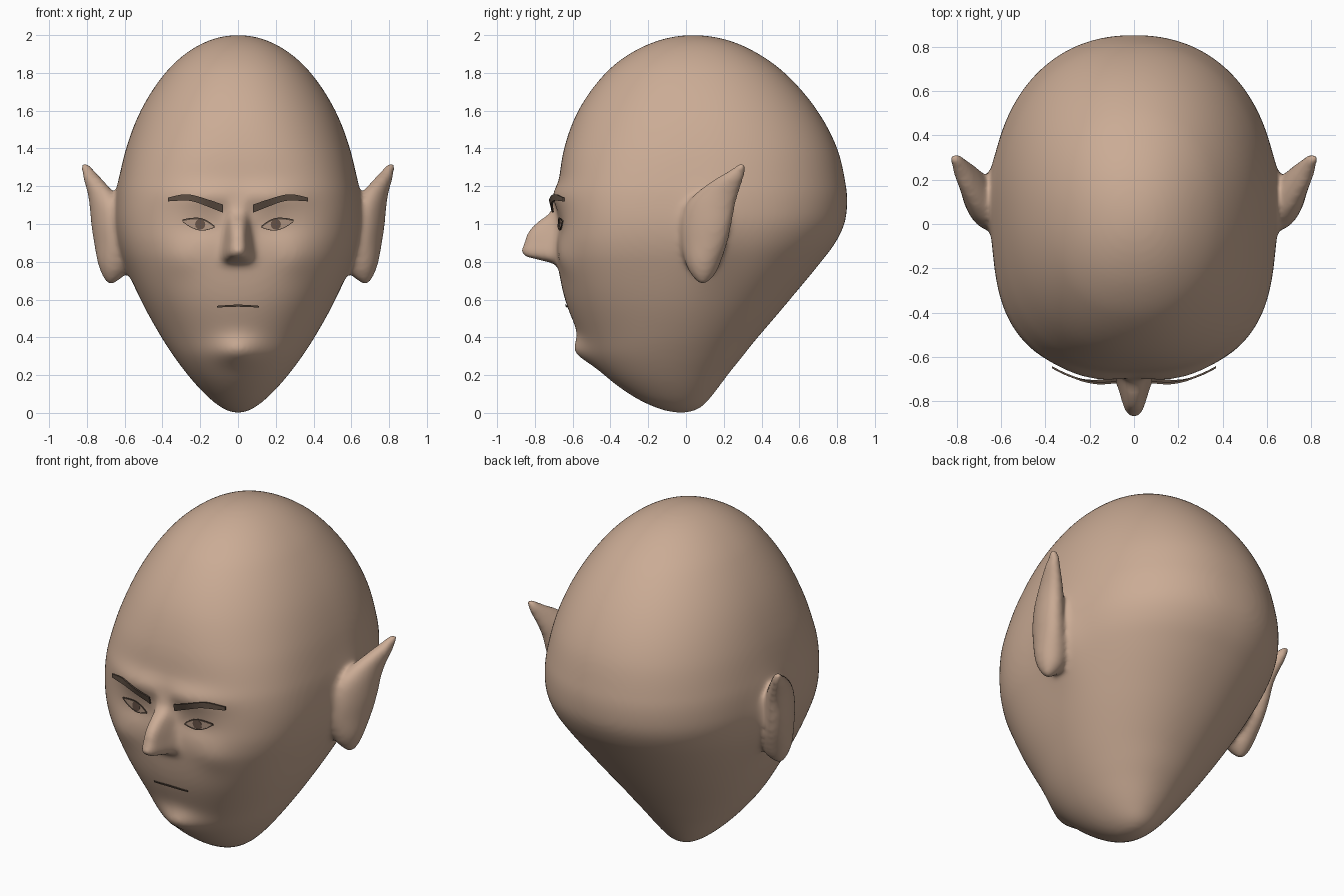
import bpy, bmesh, math
from mathutils import Vector
from mathutils.bvhtree import BVHTree

if "Cube" in bpy.data.objects:
    bpy.data.objects.remove(bpy.data.objects["Cube"], do_unlink=True)


def material(name, rgb):
    m = bpy.data.materials.new(name)
    m.use_nodes = True
    m.diffuse_color = (*rgb, 1)
    m.node_tree.nodes["Principled BSDF"].inputs["Base Color"].default_value = (*rgb, 1)
    return m


skin = material("skin", (0.595, 0.41, 0.3))
brow_brown = material("brow brown", (0.115, 0.08, 0.058))
eye_tan = material("eye tan", (0.47, 0.325, 0.24))
iris_brown = material("iris brown", (0.15, 0.095, 0.07))


def curve_at(keys, t):
    """Smooth interpolation of rows (t, a, b, ...) at t."""
    i = max(j for j in range(len(keys) - 1) if j == 0 or keys[j][0] <= t)
    k0, k1 = keys[i], keys[i + 1]
    kp, kn = keys[max(i - 1, 0)], keys[min(i + 2, len(keys) - 1)]
    h = k1[0] - k0[0]
    u = min(max((t - k0[0]) / h, 0), 1)
    out = []
    for c in range(1, len(k0)):
        m0 = (k1[c] - kp[c]) / (k1[0] - kp[0]) * h
        m1 = (kn[c] - k0[c]) / (kn[0] - k0[0]) * h
        out.append((2*u**3 - 3*u**2 + 1) * k0[c] + (u**3 - 2*u**2 + u) * m0
                   + (3*u**2 - 2*u**3) * k1[c] + (u**3 - u**2) * m1)
    return out


def smoothstep(a, b, v):
    u = min(max((v - a) / (b - a), 0), 1)
    return u * u * (3 - 2 * u)


def bump(x, z, cx, cz, sx, sz):
    return math.exp(-((x - cx) / sx) ** 2 - ((z - cz) / sz) ** 2)


def loft(bm, rings):
    """Skin closed rings of points and cap both ends."""
    loops = [[bm.verts.new(p) for p in ring] for ring in rings]
    n = len(loops[0])
    for a, b in zip(loops, loops[1:]):
        for i in range(n):
            bm.faces.new((a[i], a[(i + 1) % n], b[(i + 1) % n], b[i]))
    bm.faces.new(loops[0])
    bm.faces.new(loops[-1])


def finish(bm, name, mat):
    bmesh.ops.recalc_face_normals(bm, faces=bm.faces)
    me = bpy.data.meshes.new(name)
    bm.to_mesh(me)
    bm.free()
    me.materials.append(mat)
    ob = bpy.data.objects.new(name, me)
    bpy.context.collection.objects.link(ob)
    return ob


# Skull outline: height, half width, front y, back y
skull = [(0, 0, -0.02, -0.02), (0.03, 0.09, -0.165, 0.08), (0.1, 0.175, -0.30, 0.145),
         (0.2, 0.265, -0.43, 0.22), (0.3, 0.34, -0.515, 0.30), (0.4, 0.405, -0.56, 0.38),
         (0.6, 0.515, -0.64, 0.55), (0.8, 0.60, -0.68, 0.715), (0.9, 0.63, -0.685, 0.79),
         (1.0, 0.645, -0.68, 0.838), (1.1, 0.645, -0.68, 0.853), (1.2, 0.635, -0.675, 0.847),
         (1.4, 0.592, -0.645, 0.80), (1.6, 0.515, -0.57, 0.695), (1.8, 0.385, -0.425, 0.522),
         (1.9, 0.28, -0.30, 0.385), (1.97, 0.157, -0.15, 0.232), (2, 0, 0.035, 0.035)]
skull = [(math.acos(1 - k[0]), *k[1:]) for k in skull]

# Nose ridge: height, projection, half width at the face
nose = [(0.74, 0, 0.10), (0.79, 0.02, 0.105), (0.832, 0.176, 0.105), (0.9, 0.17, 0.095),
        (0.955, 0.156, 0.085), (1.01, 0.108, 0.075), (1.06, 0.038, 0.065), (1.14, 0, 0.065)]


def face_relief(x, z):
    """How far the features stand forward of the plain skull."""
    ax = abs(x)
    d = 0.06 * bump(ax, z, 0, 0.325, 0.12, 0.07)         # chin
    d += 0.03 * bump(ax, z, 0.16, 1.15, 0.2, 0.06)       # brow ridge
    d -= 0.015 * bump(ax, z, 0.19, 0.98, 0.11, 0.06)     # eye sockets
    d += 0.015 * bump(ax, z, 0.3, 0.82, 0.1, 0.09)       # cheeks
    if nose[0][0] < z < nose[-1][0]:
        out, half = curve_at(nose, z)
        d += max(out, 0) * (1 - smoothstep(0.022, half, ax))
    return d


ROWS, COLS = 180, 240
rings = []
for r in range(1, ROWS):
    t = math.pi * r / ROWS
    z = 1 - math.cos(t)
    w, front, back = curve_at(skull, t)
    cy, hy = (front + back) / 2, (back - front) / 2
    ring = []
    for c in range(COLS):
        a = math.tau * c / COLS
        ca, sa = math.cos(a), math.sin(a)
        n = 2.1 + 0.1 * math.exp(-((z - 1.1) / 0.5) ** 2)
        n += 0.7 * smoothstep(0.2, -0.6, sa) * math.exp(-((z - 1.0) / 0.4) ** 2)
        k = (abs(ca) ** n + abs(sa) ** n) ** (-1 / n)
        x, y = w * k * ca, cy + hy * k * sa
        if sa < 0:
            y -= face_relief(x, z) * smoothstep(0, -0.5, sa)
        # Flare the temples into the ear roots
        x += math.copysign(0.035, ca) * bump(y, z, 0.13, 0.94, 0.13, 0.2) * abs(ca)
        ring.append((x, y, z))
    rings.append(ring)
head_bm = bmesh.new()
loft(head_bm, rings)

# Pointed ears: height, centre x, centre y, half length, half thickness
ear = [(0.685, 0.675, 0.09, 0.02, 0.02), (0.73, 0.66, 0.09, 0.063, 0.06),
       (0.8, 0.66, 0.09, 0.097, 0.082), (0.9, 0.675, 0.097, 0.127, 0.08),
       (1.0, 0.69, 0.108, 0.14, 0.077), (1.1, 0.705, 0.13, 0.137, 0.07),
       (1.17, 0.73, 0.17, 0.117, 0.058), (1.24, 0.77, 0.23, 0.078, 0.043),
       (1.285, 0.795, 0.275, 0.044, 0.031), (1.318, 0.81, 0.297, 0.022, 0.022)]
lean = Vector((0.35, 0.94))
for side in (1, -1):
    rings = []
    for r in range(41):
        z = ear[0][0] + (ear[-1][0] - ear[0][0]) * r / 40
        cx, cy, length, thick = curve_at(ear, z)
        ring = []
        for c in range(32):
            u = length * math.cos(math.tau * c / 32)
            v = thick * math.sin(math.tau * c / 32)
            ring.append((side * (cx + lean.x * u + lean.y * v),
                         cy + lean.y * u - lean.x * v, z))
        rings.append(ring)
    loft(head_bm, rings)

# Fuse ears and skull into one soft skin
head = finish(head_bm, "head", skin)
fuse = head.modifiers.new("fuse", 'REMESH')
fuse.mode = 'VOXEL'
fuse.voxel_size = 0.014
fuse.use_smooth_shade = True
soften = head.modifiers.new("soften", 'SMOOTH')
soften.factor = 0.5
soften.iterations = 14

deps = bpy.context.evaluated_depsgraph_get()
surface = BVHTree.FromObject(head, deps)


def face_y(x, z):
    return surface.ray_cast(Vector((x, -3, z)), Vector((0, 1, 0)))[0].y


def plate(name, rows, mat, lift, side=1, depth=0.004, steps=24):
    """Thin plate wrapped on the face; rows are (x, low z, high z)."""
    rings = []
    for i in range(steps + 1):
        x = rows[0][0] + (rows[-1][0] - rows[0][0]) * i / steps
        lo, hi = curve_at(rows, x)
        hi = max(hi, lo + 0.001)
        x *= side
        yl, yh = face_y(x, lo), face_y(x, hi)
        rings.append([(x, yl - lift, lo), (x, yh - lift, hi),
                      (x, yh - lift + depth, hi), (x, yl - lift + depth, lo)])
    bm = bmesh.new()
    loft(bm, rings)
    return finish(bm, name, mat)


# Eyes and brows, mirrored
brow = [(0.08, 1.06, 1.103), (0.16, 1.092, 1.13), (0.24, 1.12, 1.153),
        (0.29, 1.124, 1.157), (0.37, 1.12, 1.14)]
eye = [(0.125, 0.983, 0.985), (0.16, 0.972, 1.01), (0.2, 0.968, 1.026),
       (0.25, 0.985, 1.026), (0.295, 1.015, 1.018)]
upper_lid = [(x, hi - 0.003, hi + 0.006) for x, lo, hi in eye]
lower_lid = [(x, lo - 0.003, lo + 0.001) for x, lo, hi in eye]
iris = []
for i in range(13):
    a = math.pi * i / 12
    s = 0.027 * math.sin(a)
    iris.append((0.2 - 0.027 * math.cos(a), 0.998 - s, 0.998 + s))
for side, label in ((1, "left"), (-1, "right")):
    plate(label + "_eyebrow", brow, brow_brown, 0.026, side, depth=0.009)
    plate(label + "_eye", eye, eye_tan, 0.006, side)
    plate(label + "_iris", iris, iris_brown, 0.009, side)
    plate(label + "_upper_lid", upper_lid, brow_brown, 0.011, side)
    plate(label + "_lower_lid", lower_lid, brow_brown, 0.009, side)

# Mouth line
plate("mouth", [(-0.11, 0.558, 0.567), (0, 0.562, 0.573), (0.11, 0.558, 0.567)],
      brow_brown, 0.009)
